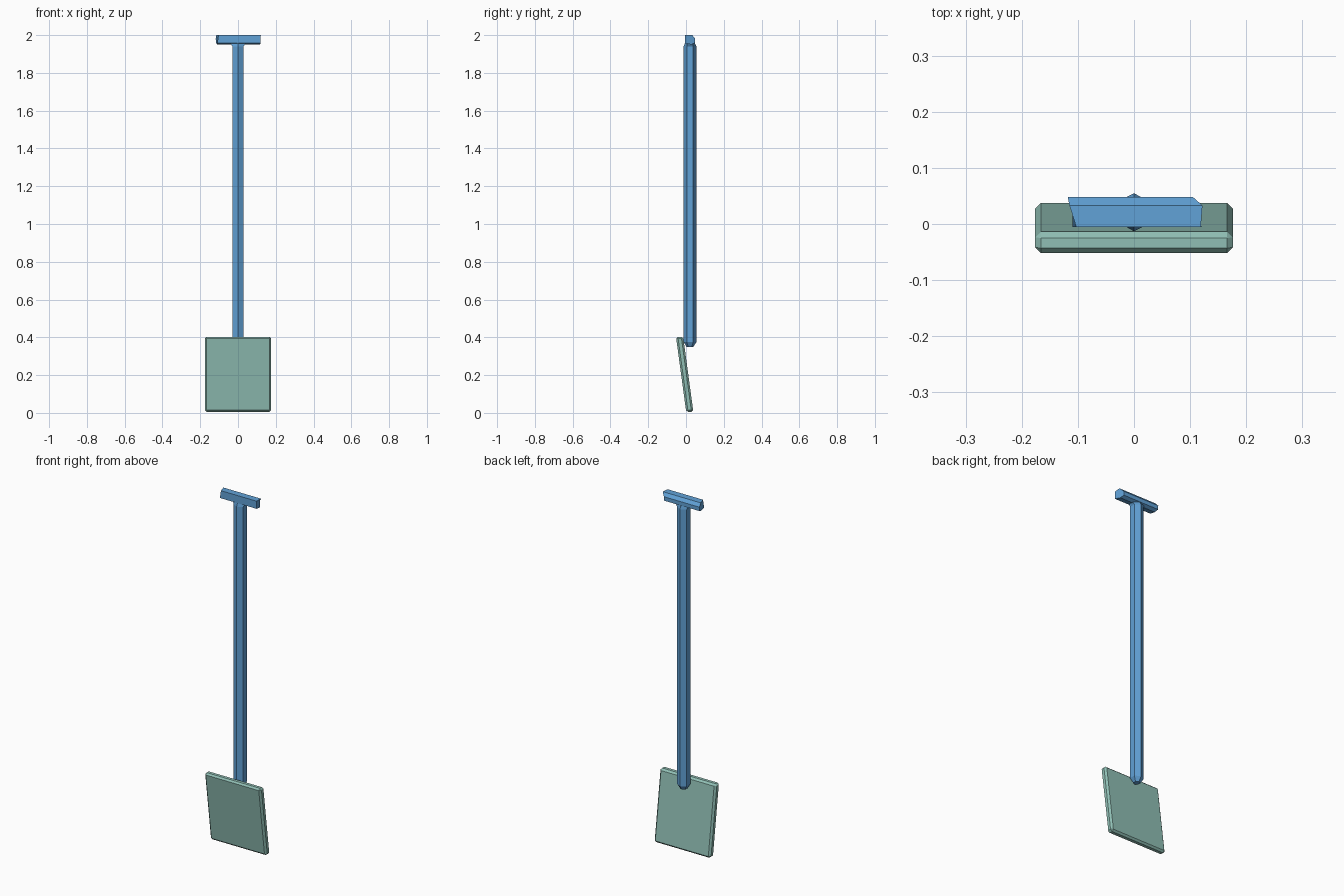
import bpy, bmesh, math

cube = bpy.data.objects.get("Cube")
if cube:
    bpy.data.objects.remove(cube)


def material(name, rgb):
    m = bpy.data.materials.new(name)
    m.use_nodes = True
    m.diffuse_color = (*rgb, 1)
    m.node_tree.nodes["Principled BSDF"].inputs["Base Color"].default_value = (*rgb, 1)
    return m


blue = material("blue", (0.12, 0.36, 0.68))
green = material("sage green", (0.28, 0.52, 0.46))


def finish(name, bm, mat):
    bmesh.ops.recalc_face_normals(bm, faces=bm.faces)
    mesh = bpy.data.meshes.new(name)
    bm.to_mesh(mesh)
    bm.free()
    mesh.materials.append(mat)
    ob = bpy.data.objects.new(name, mesh)
    bpy.context.collection.objects.link(ob)
    return ob


def loft(name, rings, mat):
    """Join matching cross-sections with side faces and cap both ends."""
    bm = bmesh.new()
    loops = [[bm.verts.new(p) for p in ring] for ring in rings]
    for a, b in zip(loops, loops[1:]):
        for i in range(len(a)):
            j = (i + 1) % len(a)
            bm.faces.new((a[i], a[j], b[j], b[i]))
    bm.faces.new(loops[0])
    bm.faces.new(loops[-1])
    return finish(name, bm, mat)


def hexagon(radius, z, y=0.021, stretch=1.0):
    angles = [math.radians(30 + 60 * i) for i in range(6)]
    return [(radius * stretch * math.cos(a), y + radius * math.sin(a), z) for a in angles]


# Shaft: six-sided pole with a tapered foot and a flare under the grip
loft("shaft", [hexagon(0.018, 0.35), hexagon(0.034, 0.375), hexagon(0.034, 1.94),
               hexagon(0.026, 1.958, stretch=1.8)], blue)

# Grip: crossbar chamfered along its upper back edge, with one sloped end
section = [(-0.005, 1.957), (0.03, 1.95), (0.048, 1.96),
           (0.048, 1.982), (0.033, 2.0), (-0.005, 2.0)]
left_end = [0.12, 0.115, 0.105, 0.105, 0.122, 0.119]
right_end = [-0.11, -0.11, -0.117, -0.118, -0.115, -0.103]
loft("grip", [[(x, y, z) for x, (y, z) in zip(end, section)]
              for end in (right_end, left_end)], blue)

# Blade: leaning slab with chamfered edges
bm = bmesh.new()
bmesh.ops.create_cube(bm, size=1)
for v in bm.verts:
    top = v.co.z > 0
    v.co = (v.co.x * 0.352, v.co.y * 0.038 + (-0.034 if top else 0.02), 0.403 if top else 0.005)
bmesh.ops.bevel(bm, geom=bm.edges[:], offset=0.01, segments=1, affect='EDGES')
finish("blade", bm, green)
